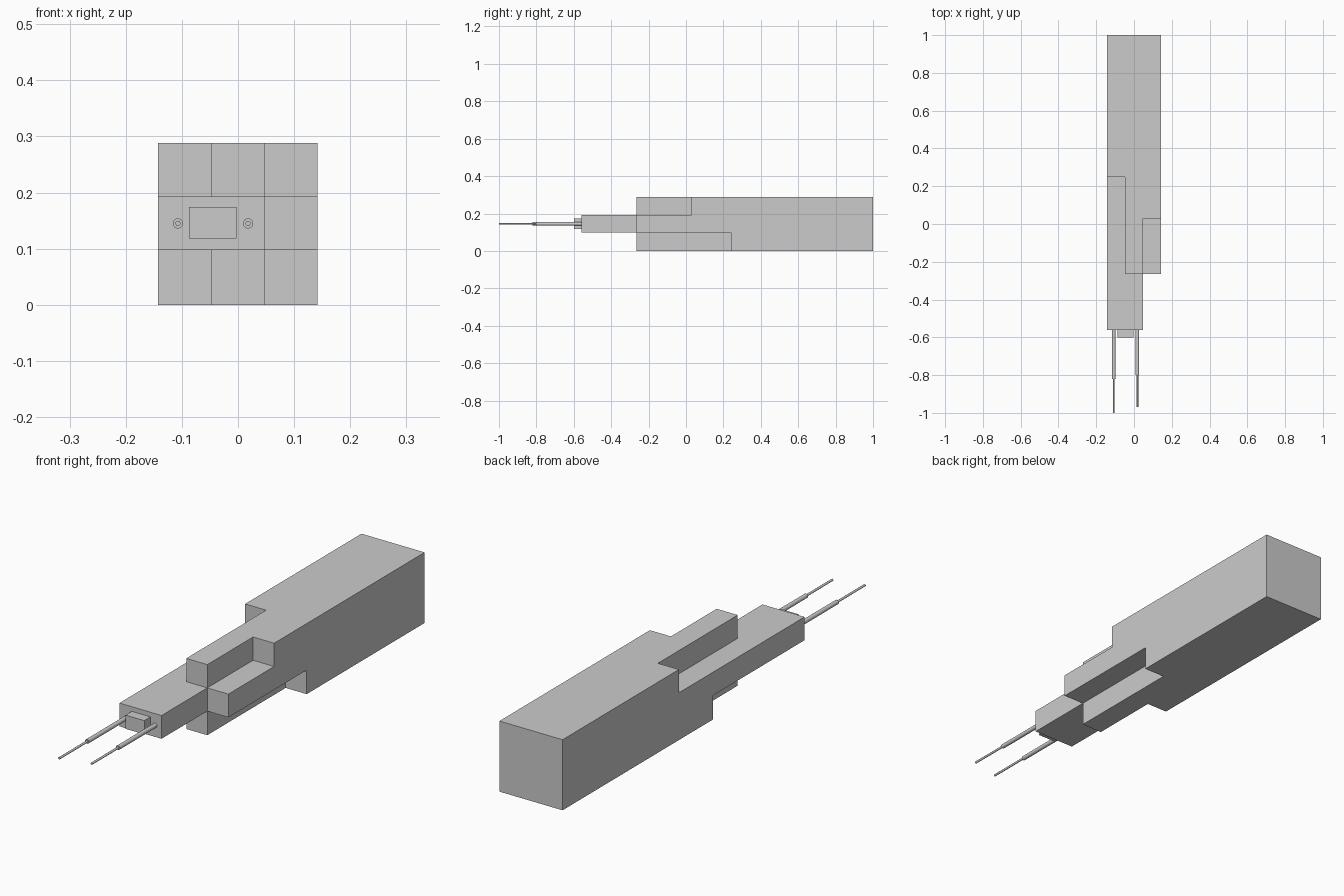
import bpy, bmesh, math
from mathutils import Vector

cube = bpy.data.objects.get("Cube")
if cube:
    bpy.data.objects.remove(cube, do_unlink=True)


def finish(name, bm):
    bmesh.ops.recalc_face_normals(bm, faces=bm.faces)
    mesh = bpy.data.meshes.new(name)
    bm.to_mesh(mesh)
    bm.free()
    obj = bpy.data.objects.new(name, mesh)
    bpy.context.collection.objects.link(obj)
    return obj


def box(name, low, high):
    bm = bmesh.new()
    bmesh.ops.create_cube(bm, size=1)
    low, high = Vector(low), Vector(high)
    for v in bm.verts:
        v.co = (low + high) / 2 + v.co * (high - low)
    return finish(name, bm)


def rod(name, x, z, start, end, radius):
    bpy.ops.mesh.primitive_cylinder_add(
        vertices=24, radius=radius, depth=end - start,
        location=(x, (start + end) / 2, z), rotation=(math.pi / 2, 0, 0))
    obj = bpy.context.object
    obj.name = name
    bpy.ops.object.shade_smooth_by_angle()
    return obj


# Stepped body: a three by three bundle of bars, each with its own front end
X = [-0.143, -0.048, 0.047, 0.142]
Z = [0, 0.098, 0.193, 0.288]
BACK = 1.0
FRONTS = [[0.03, -0.265, 0.24],      # bottom row
          [-0.56, -0.56, -0.265],    # middle row
          [0.25, -0.265, 0.03]]      # top row
Y = sorted({y for row in FRONTS for y in row} | {BACK})


def filled(i, j, k):
    inside = 0 <= i < 3 and 0 <= k < 3 and 0 <= j < len(Y) - 1
    return inside and FRONTS[k][i] <= Y[j]


bm = bmesh.new()
for i in range(3):
    for j in range(len(Y) - 1):
        for k in range(3):
            if not filled(i, j, k):
                continue
            cell = (i, j, k)
            for axis in range(3):
                for side in (0, 1):
                    neighbour = list(cell)
                    neighbour[axis] += 2 * side - 1
                    if filled(*neighbour):
                        continue
                    # Outer skin only, with no walls between the bars
                    corners = []
                    for a, b in ((0, 0), (1, 0), (1, 1), (0, 1)):
                        n = list(cell)
                        n[axis] += side
                        n[(axis + 1) % 3] += a
                        n[(axis + 2) % 3] += b
                        corners.append(bm.verts.new((X[n[0]], Y[n[1]], Z[n[2]])))
                    bm.faces.new(corners)
bmesh.ops.remove_doubles(bm, verts=bm.verts, dist=0.0001)
bmesh.ops.recalc_face_normals(bm, faces=bm.faces)
bmesh.ops.dissolve_limit(bm, angle_limit=0.01, verts=bm.verts, edges=bm.edges)
finish("stepped_body", bm)

# Raised block on the nose
box("nose_block", (-0.087, -0.6, 0.118), (-0.003, -0.55, 0.174))

# Two stepped pins
for side, x, shoulder, tip in (("right", -0.107, -0.82, -1.0),
                               ("left", 0.018, -0.80, -0.97)):
    rod(side + "_pin_sleeve", x, 0.145, shoulder, -0.55, 0.009)
    rod(side + "_pin_tip", x, 0.145, tip, shoulder + 0.01, 0.0045)
